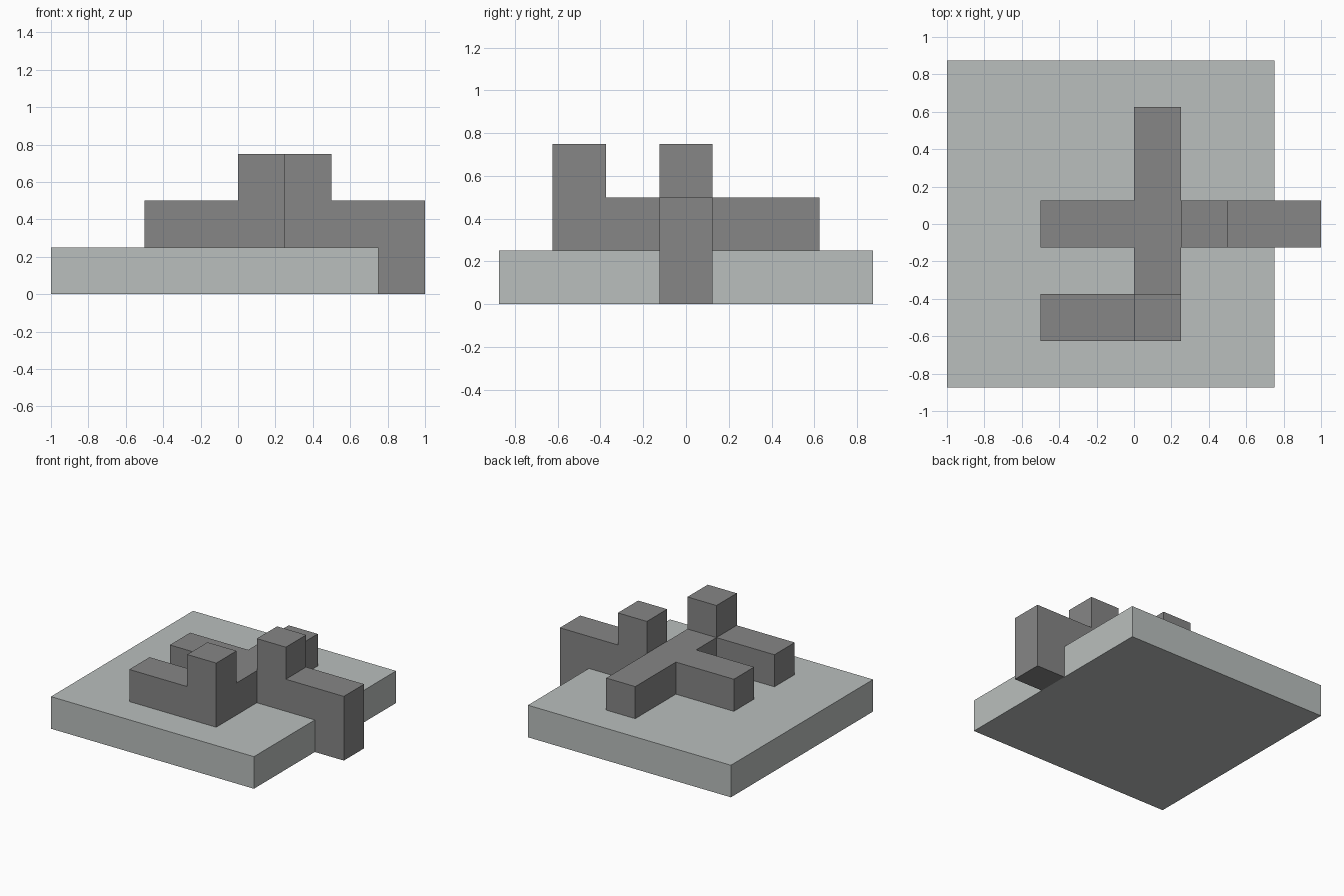
import bpy
import bmesh
from mathutils import Vector

cube = bpy.data.objects.get("Cube")
if cube:
    bpy.data.objects.remove(cube, do_unlink=True)

UNIT = 0.25  # edge of one block


def make_material(name, rgb):
    mat = bpy.data.materials.new(name)
    mat.use_nodes = True
    mat.diffuse_color = (*rgb, 1)
    mat.node_tree.nodes["Principled BSDF"].inputs["Base Color"].default_value = (*rgb, 1)
    return mat


def make_object(name, bm, mat):
    mesh = bpy.data.meshes.new(name)
    bm.to_mesh(mesh)
    bm.free()
    mesh.materials.append(mat)
    obj = bpy.data.objects.new(name, mesh)
    bpy.context.collection.objects.link(obj)
    return obj


def block_run(xs, ys, zs):
    return {(x, y, z) for x in xs for y in ys for z in zs}


def add_cell_skin(bm, cells):
    """Keep only the outer faces of a set of unit blocks, merged into flat panels."""
    for cell in cells:
        centre = Vector(cell) + Vector((0.5, 0, 0.5))
        for axis in range(3):
            for sign in (-1, 1):
                normal = Vector((0, 0, 0))
                normal[axis] = sign
                if tuple(int(c + n) for c, n in zip(cell, normal)) in cells:
                    continue
                u = Vector((0, 0, 0))
                u[(axis + 1) % 3] = 0.5
                v = normal.cross(u)
                mid = centre + normal / 2
                corners = (mid - u - v, mid + u - v, mid + u + v, mid - u + v)
                bm.faces.new([bm.verts.new(c * UNIT) for c in corners])
    bmesh.ops.remove_doubles(bm, verts=bm.verts, dist=0.001)
    bmesh.ops.dissolve_limit(bm, angle_limit=0.01, verts=bm.verts, edges=bm.edges)


light_grey = make_material("light grey", (0.49, 0.52, 0.51))
dark_grey = make_material("dark grey", (0.24, 0.24, 0.24))

# Base slab
bm = bmesh.new()
bmesh.ops.create_cube(bm, size=1)
bmesh.ops.scale(bm, vec=(1.75, 1.75, UNIT), verts=bm.verts)
bmesh.ops.translate(bm, vec=(-UNIT / 2, 0, UNIT / 2), verts=bm.verts)
make_object("base_slab", bm, light_grey)

# Branching walls on the slab
cells = block_run([0], range(-2, 3), [1])        # spine
cells |= block_run(range(-2, 4), [0], [1])       # cross arm
cells |= block_run(range(-2, 1), [-2], [1])      # front arm
cells |= {(0, -2, 2), (1, 0, 2)}                 # raised posts
cells |= {(3, 0, 0)}                             # foot beside the slab
bm = bmesh.new()
add_cell_skin(bm, cells)
make_object("branching_walls", bm, dark_grey)
